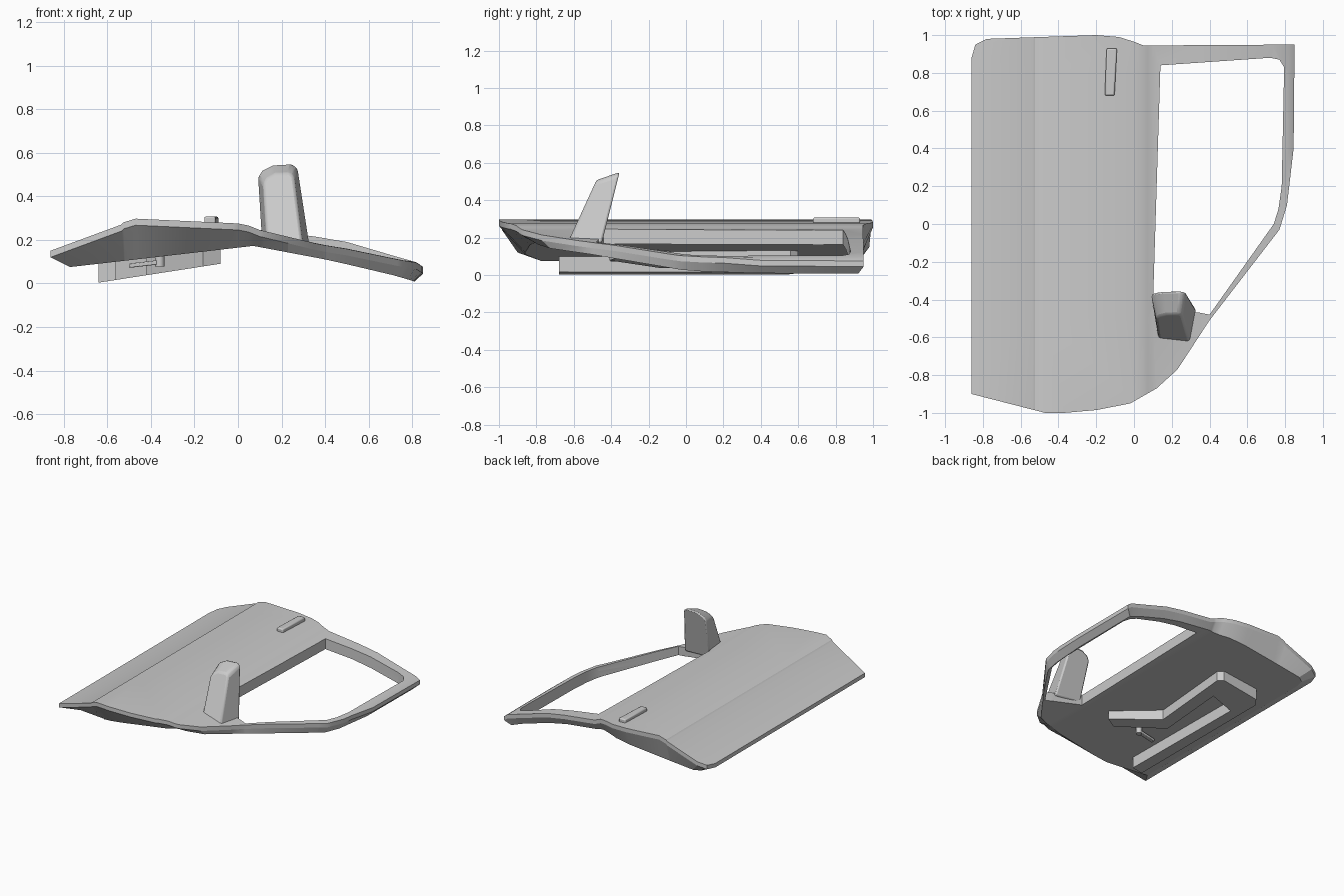
import bpy, bmesh
from math import pi, sin, radians
from mathutils import Vector

cube = bpy.data.objects.get("Cube")
if cube:
    bpy.data.objects.remove(cube, do_unlink=True)

grey = bpy.data.materials.new("plain grey")
grey.use_nodes = True
grey.diffuse_color = (0.6, 0.6, 0.6, 1)
grey.node_tree.nodes["Principled BSDF"].inputs["Base Color"].default_value = (0.6, 0.6, 0.6, 1)


def interp(table, x):
    """Straight-line lookup through (position, value) pairs."""
    if x <= table[0][0]:
        return table[0][1]
    for (a, p), (b, q) in zip(table, table[1:]):
        if x <= b:
            return p + (q - p) * (x - a) / (b - a)
    return table[-1][1]


def finish(name, bm, bevel=0, angle=25):
    """Turn a bmesh into a shaded, coloured object."""
    bmesh.ops.recalc_face_normals(bm, faces=bm.faces)
    mesh = bpy.data.meshes.new(name)
    bm.to_mesh(mesh)
    bm.free()
    mesh.materials.append(grey)
    obj = bpy.data.objects.new(name, mesh)
    bpy.context.collection.objects.link(obj)
    if bevel:
        mod = obj.modifiers.new("soft edges", "BEVEL")
        mod.width, mod.segments = bevel, 2
    smooth(obj, angle)
    return obj


def smooth(obj, angle):
    bpy.ops.object.select_all(action="DESELECT")
    obj.select_set(True)
    bpy.context.view_layer.objects.active = obj
    bpy.ops.object.shade_smooth_by_angle(angle=radians(angle))


def bridge(name, low, high, **options):
    """Closed solid between two matching rings of points."""
    bm = bmesh.new()
    a = [bm.verts.new(p) for p in low]
    b = [bm.verts.new(p) for p in high]
    bm.faces.new(a)
    bm.faces.new(b)
    for i in range(len(a)):
        j = (i + 1) % len(a)
        bm.faces.new((a[i], a[j], b[j], b[i]))
    return finish(name, bm, **options)


def prism(name, points, low, high, **options):
    return bridge(name, [(x, y, low(x)) for x, y in points],
                  [(x, y, high(x)) for x, y in points], **options)


# Door skin: cross-sections along x, outer and inner side
skin = [(-.86, .15), (-.535, .27), (-.525, .28), (-.47, .297), (0, .275), (.05, .265),
        (.1, .245), (.35, .185), (.5, .155), (.73, .105), (.82, .092), (.85, .075)]
lining = [(-.77, .075), (.07, .172), (.4, .11), (.73, .03), (.81, .008)]
outline = [(-.86, -.9), (-.47, -1), (-.37, -1), (-.2, -.985), (-.02, -.95), (.12, -.87),
           (.23, -.77), (.4, -.51), (.77, -.03), (.81, .1), (.845, .4), (.85, .95),
           (.05, .945), (0, .965), (-.08, .99), (-.2, 1), (-.78, .98), (-.84, .95), (-.86, .88)]
front_inset = [(-.1, .14), (.12, .09), (.4, .01)]
back_inset = [(0, .05), (.1, .03)]
side_inset = [(-.86, .09), (-.5, 0), (.6, 0), (.75, -.02), (.85, -.04)]


def crown(x, y):
    """Extra height of the window frame toward the back."""
    t = min(max((y + .5) / 1.3, 0), 1)
    return .035 * t * sin(pi * min(max((x - .1) / .75, 0), 1))


bm = bmesh.new()
bm.faces.new([bm.verts.new((x, y, 0)) for x, y in outline])
cuts = [((x, 0, 0), (1, 0, 0)) for x, z in skin[1:-1]] + [((.07, 0, 0), (1, 0, 0))]
cuts += [((0, y, 0), (0, 1, 0)) for y in (-.5, 0, .4, .8)]
for spot, normal in cuts:
    bmesh.ops.bisect_plane(bm, geom=bm.verts[:] + bm.edges[:] + bm.faces[:],
                           plane_co=spot, plane_no=normal, dist=1e-5)
bottom = bm.verts[:]
layer, faces = [], bm.faces[:]
for step in range(2):
    new = bmesh.ops.extrude_face_region(bm, geom=faces)["geom"]
    layer.append([g for g in new if isinstance(g, bmesh.types.BMVert)])
    faces = [g for g in new if isinstance(g, bmesh.types.BMFace)]
rim, top = layer
for verts, drop in ((rim, .03), (top, 0)):
    for v in verts:
        v.co.z = interp(skin, v.co.x) + crown(v.co.x, v.co.y) - drop
for v in bottom:
    x, y = v.co.x, v.co.y
    v.co.x = x + interp(side_inset, x)
    v.co.y = y - y * interp(front_inset if y < 0 else back_inset, x)
    v.co.z = interp(lining, v.co.x) + crown(x, y) * .6
door = finish("door_panel", bm)

# Window opening
window = [(.1, -.44), (.35, -.47), (.4, -.48), (.74, 0), (.765, .08), (.782, .2),
          (.795, .83), (.77, .87), (.72, .88), (.14, .84)]
cutter = prism("window_cutter", window, lambda x: -.2, lambda x: .6)
cutter.hide_render = True
mod = door.modifiers.new("window", "BOOLEAN")
mod.operation, mod.object, mod.solver = "DIFFERENCE", cutter, "EXACT"
bpy.context.view_layer.objects.active = door
bpy.ops.object.modifier_apply(modifier=mod.name)
bpy.data.objects.remove(cutter, do_unlink=True)
smooth(door, 25)

# Outer pull handle
handle = [(-.155, .68), (-.103, .68), (-.09, .93), (-.145, .93)]
prism("outer_handle", handle, lambda x: .26, lambda x: .307, bevel=.008)

# Wing mirror: flat rear face, tapering housing in front
rear = [(.11, .18), (.09, .49), (.11, .52), (.16, .545), (.25, .55), (.275, .53), (.33, .17)]
back_ring = [(x, -.45 + .25 * (z - .17), z) for x, z in rear]
front_ring = []
for x, z in rear:
    z = min(z, .2 + (z - .2) * .88)
    front_ring.append((.2 + (x - .2) * .75, -.62 + .46 * (z - .2), z))
bridge("wing_mirror", front_ring, back_ring, bevel=.012, angle=35)

# Inner armrest and pocket, open toward the front
armrest = [(-.64, -.68), (-.56, -.68), (-.57, .36), (-.38, .4), (-.42, -.14), (-.16, -.41),
           (-.08, -.37), (-.33, -.08), (-.28, .56), (-.31, .6), (-.6, .6), (-.64, .55)]
prism("inner_armrest", armrest, lambda x: .005 + .155 * (x + .63),
      lambda x: interp(lining, x) + .02)

# Inner release lever and its round boss
lever = [(-.36, -.39), (-.35, -.36), (-.5, -.375), (-.5, -.405)]
prism("inner_lever", lever, lambda x: interp(lining, x) - .035,
      lambda x: interp(lining, x) - .015, bevel=.004)
bm = bmesh.new()
bmesh.ops.create_cone(bm, cap_ends=True, segments=12, radius1=.022, radius2=.022, depth=.06)
bmesh.ops.translate(bm, verts=bm.verts, vec=Vector((-.36, -.375, interp(lining, -.36) - .015)))
finish("lever_boss", bm, angle=40)
